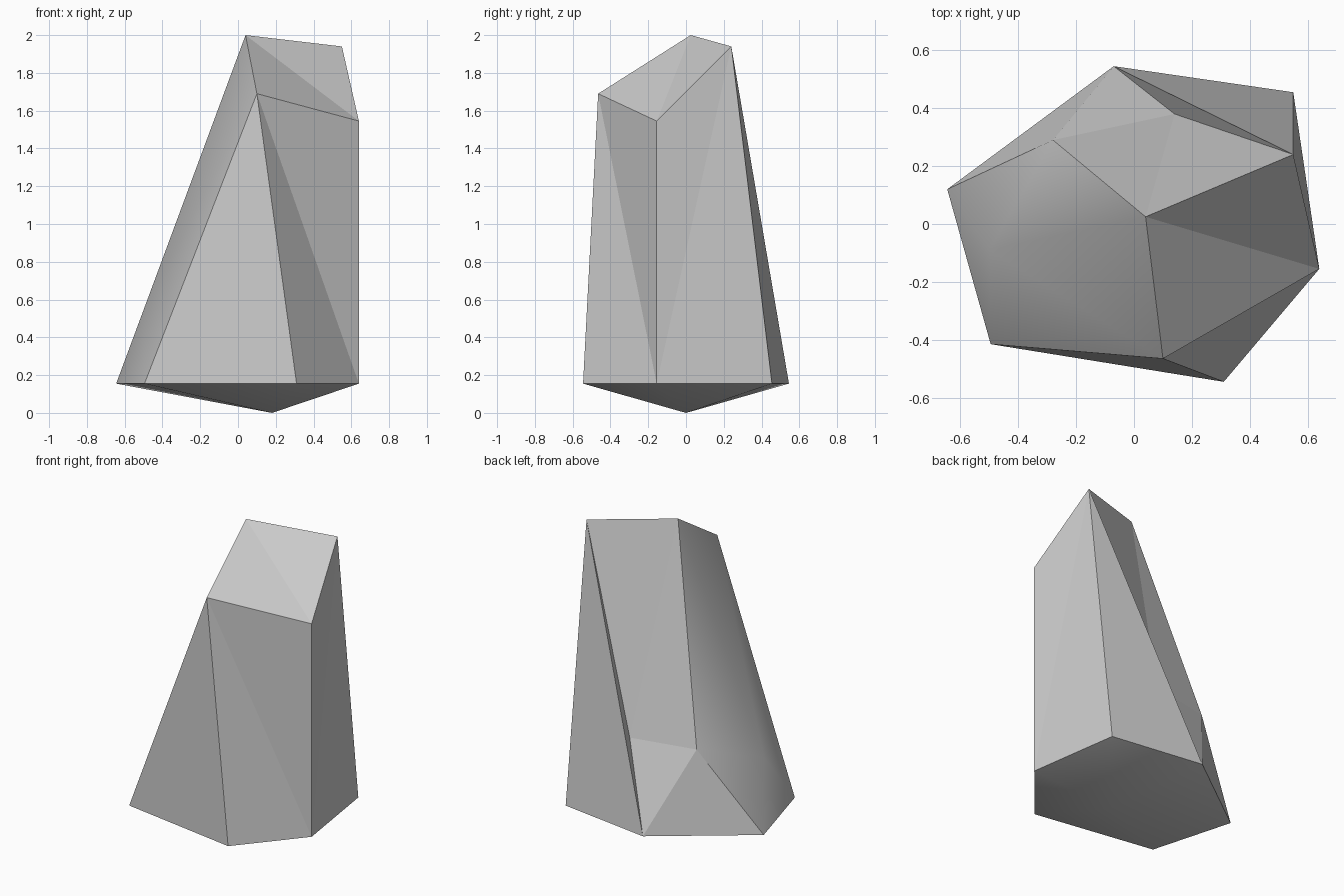
import bpy
import bmesh

default_cube = bpy.data.objects.get("Cube")
if default_cube:
    bpy.data.objects.remove(default_cube, do_unlink=True)

# Single stone colour
grey = bpy.data.materials.new("stone_grey")
grey.use_nodes = True
colour = (0.6, 0.6, 0.6, 1.0)
grey.diffuse_color = colour
grey.node_tree.nodes["Principled BSDF"].inputs["Base Color"].default_value = colour

BASE_Z = 0.155
bm = bmesh.new()


def point(x, y, z=BASE_Z):
    return bm.verts.new((x, y, z))


# Six-sided base outline and the blunt point underneath
left_tip = point(-0.645, 0.12)
front_left = point(-0.495, -0.415)
front_right = point(0.31, -0.545)
right_tip = point(0.64, -0.155)
back_right = point(0.55, 0.455)
back_left = point(-0.07, 0.545)
foot = point(0.18, 0, 0)
base = [left_tip, front_left, front_right, right_tip, back_right, back_left]

# Slanted top facet
peak = point(0.04, 0.025, 2)
top_back = point(0.55, 0.24, 1.94)
top_right = point(0.64, -0.155, 1.545)
top_front = point(0.1, -0.465, 1.69)

# Chipped corners low on the back and the left
chip_back = point(0.14, 0.38, 0.68)
chip_side = point(-0.28, 0.29, 0.68)
bulge = point(-0.5, -0.09, 0.545)


def fan(centre, ring, closed=False, smooth=False):
    """Triangles from a centre vertex to each pair along a ring."""
    pairs = list(zip(ring, ring[1:]))
    if closed:
        pairs.append((ring[-1], ring[0]))
    for a, b in pairs:
        face = bm.faces.new((centre, a, b))
        face.smooth = smooth


# Underside and the rounded left flank
fan(foot, base, closed=True, smooth=True)
fan(bulge, [left_tip, chip_side, peak, top_front, front_left],
    closed=True, smooth=True)

# Top and front facets
fan(peak, [top_front, top_right, top_back, chip_back, chip_side])
fan(top_front, [front_left, front_right, right_tip, top_right])

# Right and back facets
fan(top_back, [top_right, right_tip, back_right, back_left, chip_back])
fan(chip_side, [chip_back, back_left, left_tip])

# Crisp edge around the base
bm.edges.ensure_lookup_table()
for edge in bm.edges:
    if all(v in base for v in edge.verts):
        edge.smooth = False

bmesh.ops.recalc_face_normals(bm, faces=bm.faces)
mesh = bpy.data.meshes.new("stone")
bm.to_mesh(mesh)
bm.free()
mesh.materials.append(grey)
stone = bpy.data.objects.new("stone", mesh)
bpy.context.scene.collection.objects.link(stone)
